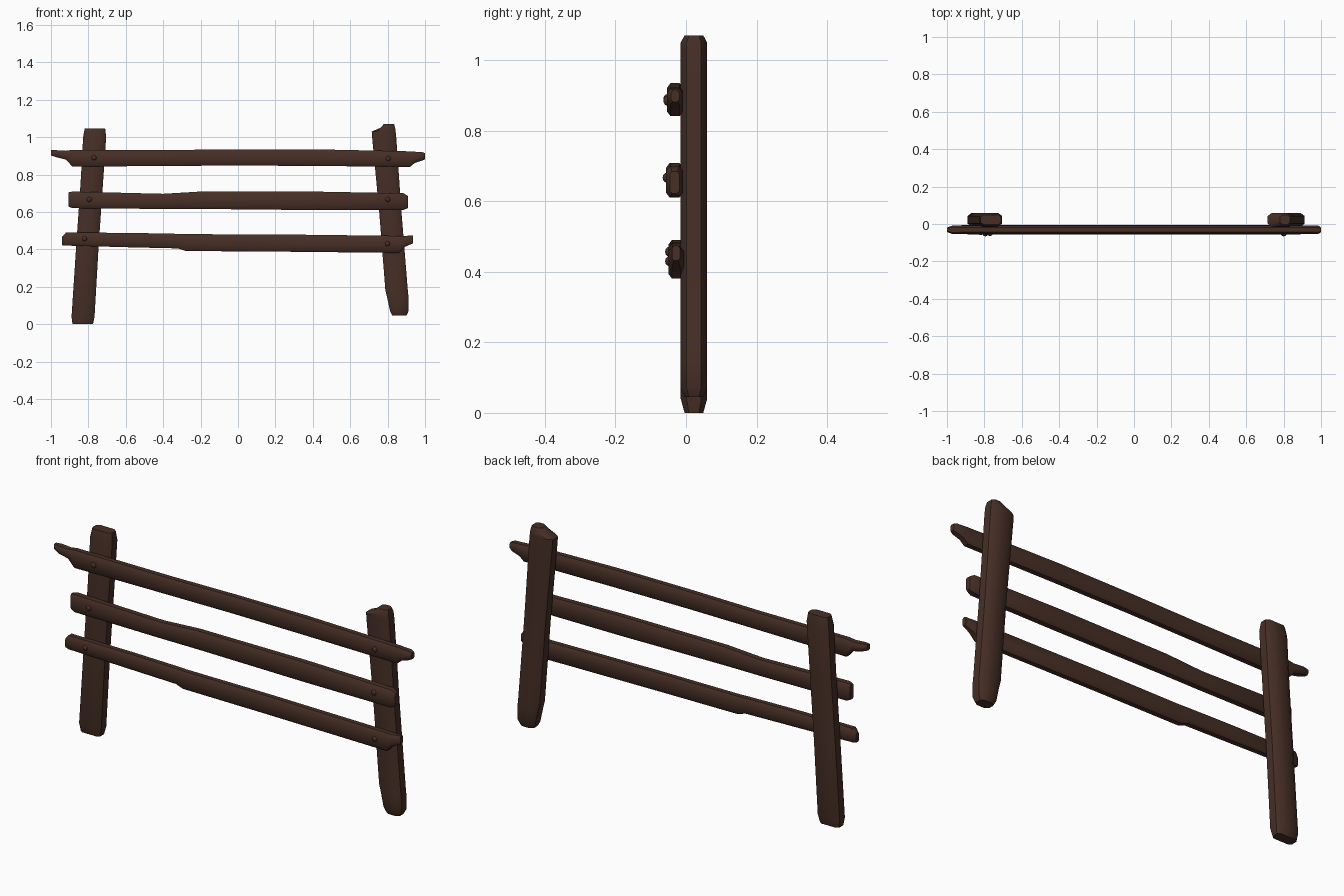
import bpy, bmesh, math

cube = bpy.data.objects.get("Cube")
if cube:
    bpy.data.objects.remove(cube, do_unlink=True)

wood = bpy.data.materials.new("dark_brown_wood")
wood.use_nodes = True
brown = (0.062, 0.028, 0.019, 1)
wood.diffuse_color = brown
bsdf = wood.node_tree.nodes["Principled BSDF"]
bsdf.inputs["Base Color"].default_value = brown
bsdf.inputs["Roughness"].default_value = 0.9


def finish(name, bm, angle):
    bmesh.ops.recalc_face_normals(bm, faces=bm.faces)
    mesh = bpy.data.meshes.new(name)
    bm.to_mesh(mesh)
    bm.free()
    mesh.materials.append(wood)
    obj = bpy.data.objects.new(name, mesh)
    bpy.context.collection.objects.link(obj)
    bpy.ops.object.select_all(action='DESELECT')
    obj.select_set(True)
    bpy.context.view_layer.objects.active = obj
    bpy.ops.object.shade_smooth_by_angle(angle=math.radians(angle))


def section(lo, hi, front, back, chamfer):
    """Rectangle with chamfered corners, as (across, depth) pairs."""
    c = min(chamfer, (hi - lo) * 0.3, (back - front) * 0.3)
    d = c * 0.75
    return [(lo + c, front), (hi - c, front), (hi, front + d), (hi, back - d),
            (hi - c, back), (lo + c, back), (lo, back - d), (lo, front + d)]


def beam(name, stations, front, back, chamfer, upright):
    """Loft stations (along, low, high), thinning the two end sections."""
    bm = bmesh.new()
    rings = []
    for i, (along, lo, hi) in enumerate(stations):
        end = i in (0, len(stations) - 1)
        inset = 0.011 if end else 0
        ring = []
        for across, y in section(lo, hi, front + inset, back - inset, chamfer):
            co = (across, y, along) if upright else (along, y, across)
            ring.append(bm.verts.new(co))
        rings.append(ring)
    for a, b in zip(rings, rings[1:]):
        for i in range(len(a)):
            j = (i + 1) % len(a)
            bm.faces.new((a[i], a[j], b[j], b[i]))
    bm.faces.new(rings[0])
    bm.faces.new(rings[-1])
    finish(name, bm, 40)


# Leaning posts, bottom to top
beam("right_post", [
    (0.0, -0.885, -0.775), (0.04, -0.89, -0.767), (0.42, -0.865, -0.745),
    (0.75, -0.842, -0.722), (1.0, -0.828, -0.705), (1.045, -0.82, -0.71),
], -0.015, 0.06, 0.028, True)
beam("left_post", [
    (0.045, 0.825, 0.9), (0.07, 0.813, 0.912), (0.14, 0.798, 0.912),
    (0.18, 0.788, 0.908), (0.6, 0.755, 0.874), (1.0, 0.717, 0.846),
    (1.03, 0.715, 0.843), (1.05, 0.762, 0.84), (1.07, 0.78, 0.835),
], -0.015, 0.06, 0.028, True)

# Rough rails, right end to left end
beam("top_rail", [
    (-1.0, 0.902, 0.932), (-0.97, 0.892, 0.93), (-0.92, 0.88, 0.927),
    (-0.885, 0.842, 0.932), (-0.37, 0.846, 0.931), (0.0, 0.848, 0.935),
    (0.4, 0.846, 0.935), (0.92, 0.841, 0.924), (0.945, 0.862, 0.922),
    (0.985, 0.875, 0.92), (1.0, 0.882, 0.915),
], -0.054, -0.008, 0.016, False)
beam("middle_rail", [
    (-0.905, 0.628, 0.705), (-0.885, 0.62, 0.709), (-0.4, 0.616, 0.697),
    (-0.2, 0.616, 0.709), (0.4, 0.61, 0.709), (0.885, 0.61, 0.7),
    (0.91, 0.622, 0.685),
], -0.057, -0.008, 0.018, False)
beam("bottom_rail", [
    (-0.94, 0.422, 0.468), (-0.92, 0.42, 0.49), (-0.58, 0.411, 0.488),
    (-0.32, 0.405, 0.483), (-0.28, 0.391, 0.481), (0.2, 0.388, 0.48),
    (0.86, 0.381, 0.472), (0.89, 0.412, 0.472), (0.935, 0.432, 0.474),
], -0.05, -0.006, 0.016, False)

# Domed nail heads where rails cross posts
nails = {
    "top": (0.89, -0.77, 0.885, 0.803, -0.053),
    "middle": (0.667, -0.795, 0.667, 0.8, -0.055),
    "bottom": (0.457, -0.82, 0.43, 0.8, -0.048),
}
for row, (z_right, x_right, z_left, x_left, face) in nails.items():
    for side, x, z in (("right", x_right, z_right), ("left", x_left, z_left)):
        bm = bmesh.new()
        bmesh.ops.create_uvsphere(bm, u_segments=10, v_segments=6, radius=0.014)
        for v in bm.verts:
            v.co = (x + v.co.x, face + v.co.y * 0.8, z + v.co.z)
        finish(f"{row}_{side}_nail", bm, 60)
